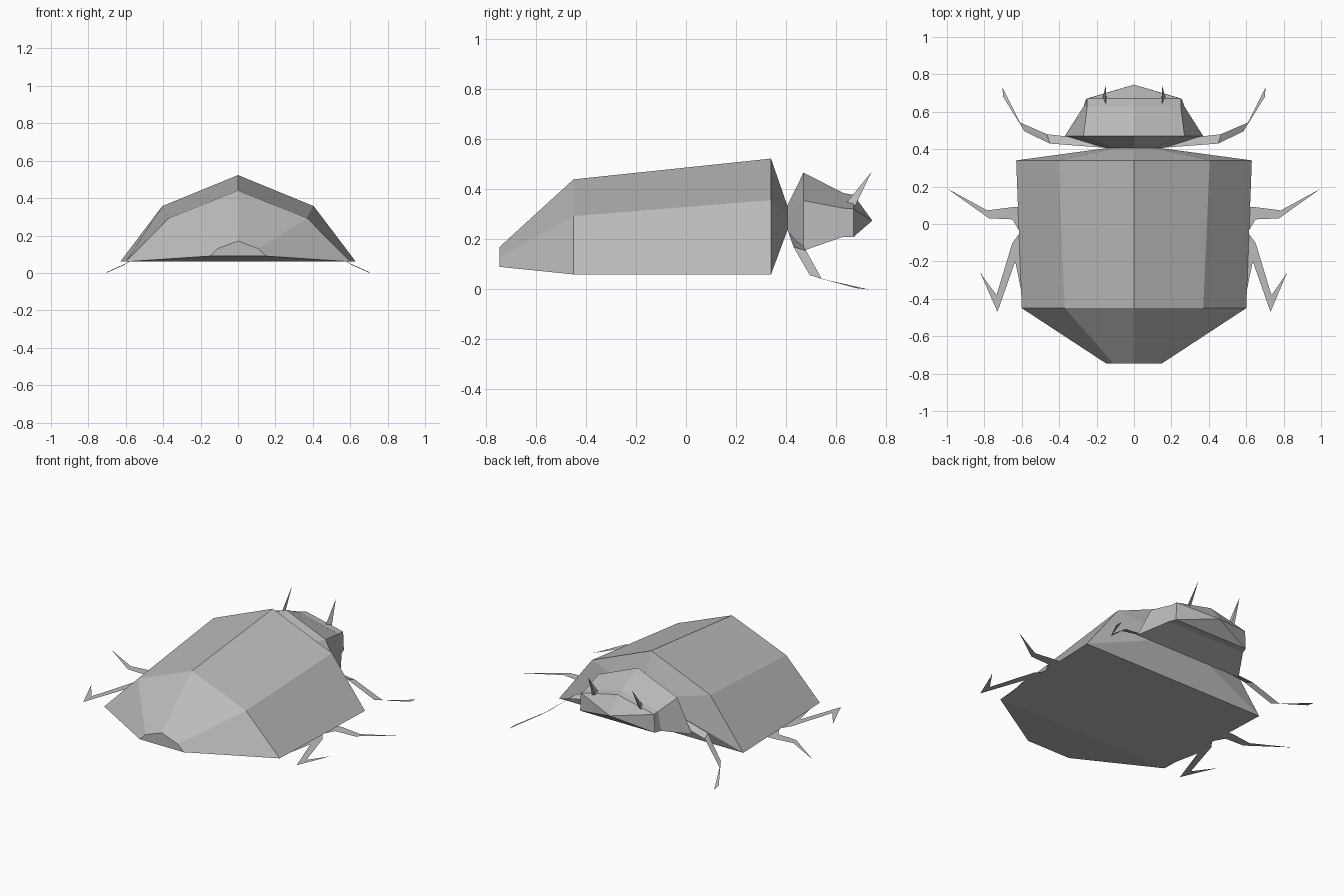
import bpy
import bmesh

cube = bpy.data.objects.get("Cube")
if cube:
    bpy.data.objects.remove(cube, do_unlink=True)

grey = bpy.data.materials.new("shell_grey")
grey.use_nodes = True
COLOUR = (0.5, 0.5, 0.5, 1)
grey.diffuse_color = COLOUR
grey.node_tree.nodes["Principled BSDF"].inputs["Base Color"].default_value = COLOUR


def finish(name, bm, solid=True):
    if solid:
        bmesh.ops.recalc_face_normals(bm, faces=bm.faces)
    mesh = bpy.data.meshes.new(name)
    bm.to_mesh(mesh)
    bm.free()
    mesh.materials.append(grey)
    obj = bpy.data.objects.new(name, mesh)
    bpy.context.collection.objects.link(obj)
    return obj


def section(bm, y, base_w, base_z, shoulder_w, shoulder_z, ridge_z):
    """Five-sided arch: ridge, two shoulders and two base corners."""
    outline = [(0, ridge_z), (shoulder_w, shoulder_z), (base_w, base_z),
               (-base_w, base_z), (-shoulder_w, shoulder_z)]
    return [bm.verts.new((x, y, z)) for x, z in outline]


def loft(name, sections, nose=None):
    bm = bmesh.new()
    rings = [section(bm, *s) for s in sections]
    count = len(rings[0])
    for a, b in zip(rings, rings[1:]):
        for i in range(count):
            j = (i + 1) % count
            bm.faces.new((a[i], a[j], b[j], b[i]))
    bm.faces.new(rings[0])
    if nose:
        tip = bm.verts.new(nose)
        for i in range(count):
            bm.faces.new((rings[-1][i], rings[-1][(i + 1) % count], tip))
    else:
        bm.faces.new(rings[-1])
    return finish(name, bm)


def strip(name, edge_a, edge_b, side):
    """Thin ribbon between two matching edges."""
    bm = bmesh.new()
    a, b = ([bm.verts.new((x * side, y, z)) for x, y, z in e] for e in (edge_a, edge_b))
    for i in range(len(a) - 1):
        quad = [a[i], a[i + 1], b[i + 1], b[i]]
        bm.faces.new(quad if side < 0 else quad[::-1])
    return finish(name, bm, solid=False)


def flat(points, z=0.06):
    return [(x, y, z) for x, y in points]


# Wing case, pinched at the neck
neck = (0.405, 0.15, 0.235, 0.1, 0.29, 0.335)
loft("wing_case", [
    (-0.745, 0.15, 0.09, 0.11, 0.13, 0.17),
    (-0.45, 0.6, 0.06, 0.37, 0.293, 0.44),
    (0.34, 0.63, 0.06, 0.405, 0.357, 0.523),
    neck])

# Head with pointed snout
loft("head", [
    neck,
    (0.47, 0.37, 0.155, 0.27, 0.355, 0.467),
    (0.628, 0.27, 0.21, 0.25, 0.325, 0.386),
    (0.67, 0.255, 0.21, 0.25, 0.322, 0.378)],
    nose=(0, 0.745, 0.275))

for label, side in (("left", 1), ("right", -1)):
    # Front leg, reaching down to the ground
    strip(label + "_front_leg",
          [(0.12, 0.405, 0.24), (0.45, 0.43, 0.17), (0.585, 0.495, 0.057), (0.7, 0.68, 0.005)],
          [(0.2, 0.45, 0.2), (0.465, 0.48, 0.155), (0.61, 0.543, 0.042), (0.703, 0.73, 0)],
          side)
    # Middle and rear legs, level with the belly
    strip(label + "_middle_leg",
          flat([(0.6, 0.09), (0.65, 0.09), (0.785, 0.073), (1.0, 0.19)]),
          flat([(0.6, -0.06), (0.65, 0.025), (0.775, 0.03), (0.995, 0.187)]),
          side)
    strip(label + "_rear_leg",
          flat([(0.59, -0.02), (0.65, -0.1), (0.735, -0.38), (0.82, -0.265)]),
          flat([(0.59, -0.42), (0.635, -0.2), (0.73, -0.47), (0.817, -0.263)]),
          side)
    # Slim horn on the brow
    bm = bmesh.new()
    base = [bm.verts.new((x * side, y, 0.33)) for x, y in
            ((0.15, 0.628), (0.168, 0.675), (0.148, 0.67))]
    tip = bm.verts.new((0.15 * side, 0.742, 0.47))
    bm.faces.new(base)
    for i in range(3):
        bm.faces.new((base[i], base[(i + 1) % 3], tip))
    finish(label + "_horn", bm)
